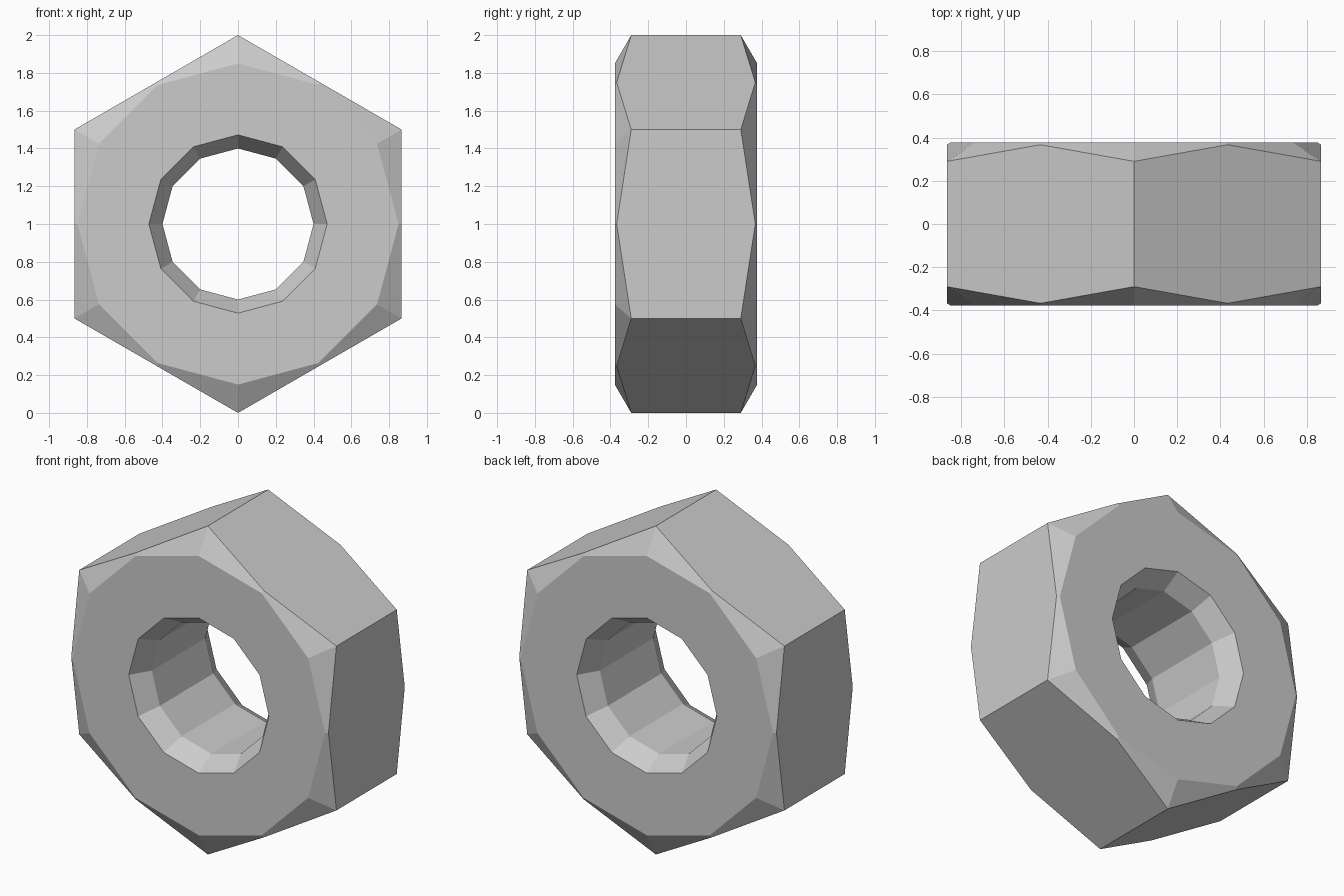
import bpy, bmesh
from math import sin, cos, pi

if "Cube" in bpy.data.objects:
    bpy.data.objects.remove(bpy.data.objects["Cube"])

# Cross-section rings (corner radius, corner y, mid-side radius, mid-side y),
# running around the nut's section: outside, front face, bore, back face
FLAT = cos(pi / 6)
half = [(1.0, 0.29, FLAT, 0.367),      # hexagon edge, scalloped by the chamfer
        (0.85, 0.377, 0.85, 0.377),    # flat face outer edge
        (0.472, 0.377, 0.472, 0.377),  # flat face inner edge
        (0.40, 0.257, 0.40, 0.257)]    # bore, past the countersink
section = [(a, -b, c, -d) for a, b, c, d in half] + half[::-1]

bm = bmesh.new()
rings = []
for rc, yc, rm, ym in section:
    ring = []
    for i in range(12):
        r, y = (rc, yc) if i % 2 == 0 else (rm, ym)
        t = pi / 2 + i * pi / 6
        ring.append(bm.verts.new((r * cos(t), y, 1 + r * sin(t))))
    rings.append(ring)

# Skin all bands except the six outer sides
for a, b in zip(rings, rings[1:]):
    for i in range(12):
        j = (i + 1) % 12
        bm.faces.new((a[i], a[j], b[j], b[i]))

# Six flat outer sides
front, back = rings[0], rings[-1]
for i in range(0, 12, 2):
    j, k = i + 1, (i + 2) % 12
    bm.faces.new((front[i], front[j], front[k], back[k], back[j], back[i]))

bmesh.ops.recalc_face_normals(bm, faces=bm.faces)
mesh = bpy.data.meshes.new("hex_nut")
bm.to_mesh(mesh)
bm.free()
bpy.context.collection.objects.link(bpy.data.objects.new("hex_nut", mesh))
